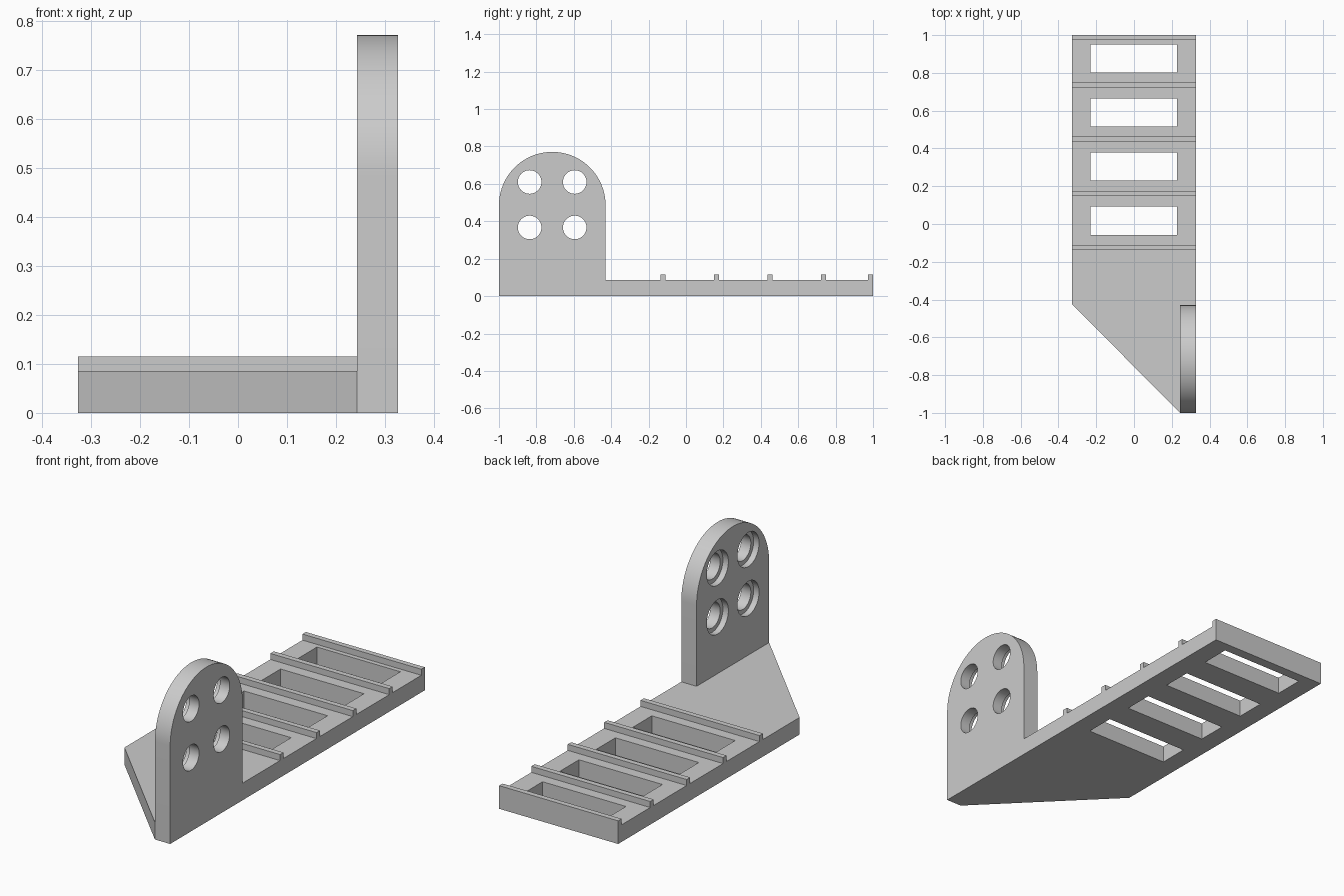
import bpy, bmesh, math
from mathutils import Matrix, Vector

if "Cube" in bpy.data.objects:
    bpy.data.objects.remove(bpy.data.objects["Cube"], do_unlink=True)

GREY = (0.6, 0.6, 0.6, 1)
grey = bpy.data.materials.new("plain grey")
grey.use_nodes = True
grey.diffuse_color = GREY
grey.node_tree.nodes["Principled BSDF"].inputs["Base Color"].default_value = GREY

HALF, FLOOR, PLATE_X = 0.327, 0.085, 0.243


def finish(name, bm):
    bmesh.ops.recalc_face_normals(bm, faces=bm.faces[:])
    mesh = bpy.data.meshes.new(name)
    bm.to_mesh(mesh)
    bm.free()
    mesh.materials.append(grey)
    ob = bpy.data.objects.new(name, mesh)
    bpy.context.collection.objects.link(ob)
    return ob


def prism(name, points, sweep):
    """Extrude a flat outline along a vector."""
    bm = bmesh.new()
    face = bm.faces.new([bm.verts.new(p) for p in points])
    new = bmesh.ops.extrude_face_region(bm, geom=[face])["geom"]
    verts = [g for g in new if isinstance(g, bmesh.types.BMVert)]
    bmesh.ops.translate(bm, verts=verts, vec=Vector(sweep))
    return finish(name, bm)


def box(name, low, high):
    (x0, y0, z0), (x1, y1, z1) = low, high
    return prism(name, [(x0, y0, z0), (x1, y0, z0), (x1, y1, z0), (x0, y1, z0)], (0, 0, z1 - z0))


def cylinder_x(name, radius, x0, x1, y, z):
    bm = bmesh.new()
    place = Matrix.Translation(((x0 + x1) / 2, y, z)) @ Matrix.Rotation(math.pi / 2, 4, 'Y')
    bmesh.ops.create_cone(bm, cap_ends=True, segments=48, radius1=radius, radius2=radius,
                          depth=x1 - x0, matrix=place)
    return finish(name, bm)


def cut(ob, cutters):
    """Subtract each cutter, then bake the result and discard the cutters."""
    for c in cutters:
        c.hide_render = True
        mod = ob.modifiers.new("cut", 'BOOLEAN')
        mod.operation, mod.solver, mod.object = 'DIFFERENCE', 'EXACT', c
    bpy.context.view_layer.update()
    baked = bpy.data.meshes.new_from_object(ob.evaluated_get(bpy.context.evaluated_depsgraph_get()))
    ob.modifiers.clear()
    ob.data = baked
    for c in cutters:
        bpy.data.objects.remove(c, do_unlink=True)


# Base plate with a slanted front corner and four windows
base = prism("base_plate", [(-HALF, -0.425, 0), (PLATE_X, -1, 0), (HALF, -1, 0),
                            (HALF, 1, 0), (-HALF, 1, 0)], (0, 0, FLOOR))
cut(base, [box("window_cutter", (-0.231, -0.057 + i * 0.286, -0.1), (0.228, 0.092 + i * 0.286, 0.2))
           for i in range(4)])

# Cross ribs
for i, y in enumerate([-0.137 + k * 0.286 for k in range(4)] + [0.973]):
    box(f"cross_rib_{i + 1}", (-HALF, y, FLOOR), (HALF, y + 0.027, 0.115))

# Upright mounting plate with a round top
R, CY, CZ = 0.285, -0.715, 0.486
arch = [(PLATE_X, CY + R * math.cos(a), CZ + R * math.sin(a))
        for a in (math.pi * k / 48 for k in range(49))]
upright = prism("mounting_plate", [(PLATE_X, CY + R, FLOOR)] + arch + [(PLATE_X, CY - R, FLOOR)],
                (HALF - PLATE_X, 0, 0))

# Bolt holes, counterbored on the inner side
cutters = []
for y in (-0.836, -0.595):
    for z in (0.61, 0.367):
        cutters.append(cylinder_x("hole_cutter", 0.063, 0.2, 0.4, y, z))
        cutters.append(cylinder_x("counterbore_cutter", 0.085, 0.2, PLATE_X + 0.03, y, z))
cut(upright, cutters)

bpy.ops.object.select_all(action='DESELECT')
upright.select_set(True)
bpy.context.view_layer.objects.active = upright
bpy.ops.object.shade_smooth_by_angle(angle=math.radians(30))
